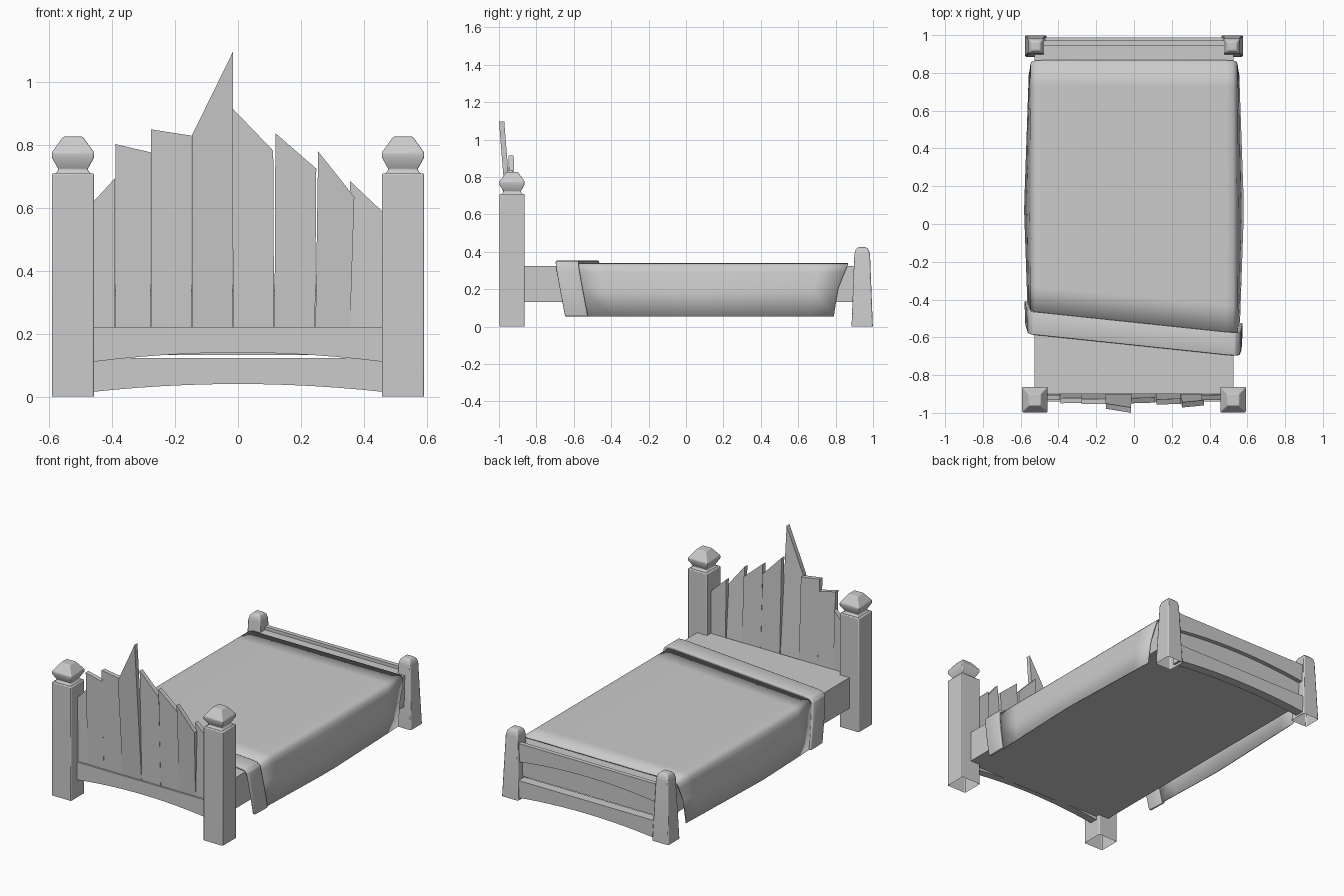
import bpy, bmesh
from mathutils import Vector

cube = bpy.data.objects.get("Cube")
if cube:
    bpy.data.objects.remove(cube, do_unlink=True)

GREY = (0.6, 0.6, 0.6, 1)
mat = bpy.data.materials.new("plain grey")
mat.use_nodes = True
mat.diffuse_color = GREY
mat.node_tree.nodes["Principled BSDF"].inputs["Base Color"].default_value = GREY


def finish(name, bm, bevel=0.0, angle=0.6, thickness=0.0):
    """Turn a bmesh into a named object with optional shell and bevel."""
    mesh = bpy.data.meshes.new(name)
    bmesh.ops.recalc_face_normals(bm, faces=bm.faces)
    bm.to_mesh(mesh)
    bm.free()
    mesh.materials.append(mat)
    ob = bpy.data.objects.new(name, mesh)
    bpy.context.collection.objects.link(ob)
    bpy.ops.object.select_all(action='DESELECT')
    ob.select_set(True)
    bpy.context.view_layer.objects.active = ob
    bpy.ops.object.shade_smooth_by_angle(angle=angle)
    if thickness:
        mod = ob.modifiers.new("shell", 'SOLIDIFY')
        mod.thickness = thickness
        mod.offset = 0
    if bevel:
        mod = ob.modifiers.new("soft_edges", 'BEVEL')
        mod.width = bevel
        mod.segments = 2
        mod.limit_method = 'ANGLE'
    return ob


def square_post(name, x, y, rings, bevel):
    """Stack square rings of (half width, z), open at the foot."""
    bm = bmesh.new()
    loops = [[bm.verts.new((x + sx * h, y + sy * h, z))
              for sx, sy in ((-1, -1), (1, -1), (1, 1), (-1, 1))] for h, z in rings]
    for a, b in zip(loops, loops[1:]):
        for i in range(4):
            j = (i + 1) % 4
            bm.faces.new((a[i], a[j], b[j], b[i]))
    bm.faces.new(loops[-1])
    return finish(name, bm, bevel)


def slab(name, outline, y0, y1, lean=0.0, z0=0.0, bevel=0.0):
    """Extrude an x-z outline from y0 to y1, leaning forward with height."""
    bm = bmesh.new()
    face = bm.faces.new([bm.verts.new((x, y0 - lean * (z - z0), z)) for x, z in outline])
    new = bmesh.ops.extrude_face_region(bm, geom=[face])["geom"]
    bmesh.ops.translate(bm, vec=Vector((0, y1 - y0, 0)),
                        verts=[v for v in new if isinstance(v, bmesh.types.BMVert)])
    return finish(name, bm, bevel)


def arched_rail(name, half, top, end, middle, y0, y1):
    """Rail with a straight top and an arched underside."""
    n = 12
    arch = []
    for i in range(n + 1):
        t = 2 * i / n - 1
        arch.append((t * half, middle + (end - middle) * t * t))
    return slab(name, arch + [(half, top), (-half, top)], y0, y1)


# Posts
for side, sx in (("left", 1), ("right", -1)):
    square_post("head_post_" + side, sx * 0.525, -0.93,
                [(0.067, 0), (0.067, 0.71)], 0.005)
    square_post("head_finial_" + side, sx * 0.525, -0.93,
                [(0.06, 0.705), (0.046, 0.722), (0.067, 0.76), (0.067, 0.777), (0.031, 0.827)], 0.004)
    square_post("foot_post_" + side, sx * 0.52, 0.942,
                [(0.057, 0), (0.042, 0.385), (0.036, 0.41), (0.022, 0.425)], 0.006)

# Bed frame
slab("bed_frame", [(-0.527, 0.132), (0.527, 0.132), (0.527, 0.325), (-0.527, 0.325)],
     -0.9, 0.945)

# Rails
arched_rail("head_rail", 0.465, 0.222, 0.11, 0.14, -0.94, -0.89)
arched_rail("foot_upper_rail", 0.48, 0.345, 0.23, 0.262, 0.945, 0.972)
arched_rail("foot_lower_rail", 0.48, 0.122, 0.013, 0.04, 0.93, 0.988)

# Headboard planks: base left, base right, top left x and z, top right x and z, lean
planks = [
    (-0.46, -0.391, -0.46, 0.62, -0.391, 0.695, 0.01),
    (-0.39, -0.278, -0.39, 0.803, -0.278, 0.777, 0.035),
    (-0.277, -0.148, -0.277, 0.85, -0.148, 0.83, 0.04),
    (-0.147, -0.017, -0.147, 0.83, -0.016, 1.097, 0.08),
    (-0.016, 0.115, -0.016, 0.915, 0.112, 0.782, 0.03),
    (0.116, 0.245, 0.119, 0.838, 0.249, 0.725, 0.045),
    (0.246, 0.356, 0.255, 0.78, 0.37, 0.635, 0.075),
    (0.357, 0.46, 0.357, 0.685, 0.46, 0.588, 0.01),
]
for i, (bl, br, tl, zl, tr, zr, lean) in enumerate(planks):
    slab("plank_%d" % (i + 1), [(bl, 0.2), (br, 0.2), (tr, zr), (tl, zl)],
         -0.928, -0.9, lean, 0.2)

# Bedding: one draped cross-section, swept from a slanted head edge to the foot
half_drape = [(0.553, 0.055), (0.55, 0.2), (0.545, 0.29), (0.54, 0.318), (0.524, 0.334)]
drape = ([(-x, z) for x, z in half_drape]
         + [(x, 0.337) for x in (-0.49, -0.25, 0, 0.25, 0.49)]
         + [(x, z) for x, z in reversed(half_drape)])


def head_edge(x, z):
    """Slanted turn-down line; hanging sides pull towards the foot."""
    return -0.52 - 0.105 * x + (0.337 - z) * 0.19


def foot_edge(x, z):
    return 0.867 - min(0.337 - z, 0.14) * 0.4 - max(0.2 - z, 0) * 0.14


def sweep(name, start, end, rows, grow, thickness, bevel):
    bm = bmesh.new()
    grid = []
    for r in range(rows + 1):
        t = r / rows
        row = []
        for x, z in drape:
            y = start(x, z) * (1 - t) + end(x, z) * t
            bulge = 0.026 * max(0, 1 - abs(y - 0.08) / 0.75) * max(0, (0.337 - z) / 0.28)
            side = 1 if x > 0 else -1
            out = (bulge + grow) * side if abs(x) > 0.5 else 0
            row.append(bm.verts.new((x + out, y, z + (grow if z > 0.3 else 0))))
        grid.append(row)
    for a, b in zip(grid, grid[1:]):
        for i in range(len(a) - 1):
            bm.faces.new((a[i], a[i + 1], b[i + 1], b[i]))
    return finish(name, bm, bevel, 0.7, thickness)


sweep("blanket", head_edge, foot_edge, 10, 0, 0.006, 0)
sweep("blanket_fold", lambda x, z: head_edge(x, z) - 0.122, head_edge,
      2, 0.009, 0.018, 0.005)
